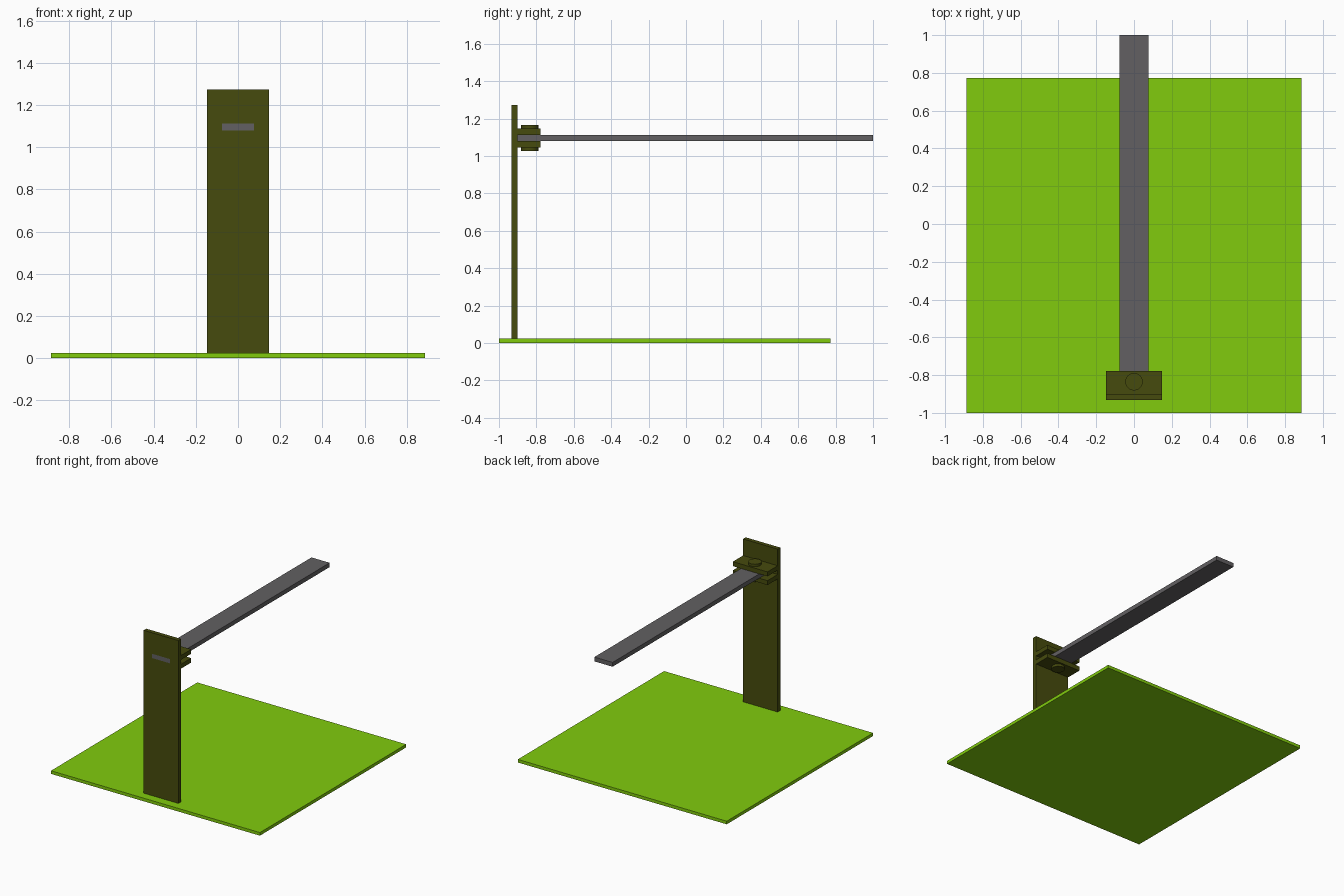
import bpy
import math

cube = bpy.data.objects.get("Cube")
if cube:
    bpy.data.objects.remove(cube, do_unlink=True)


def material(name, rgb):
    m = bpy.data.materials.new(name)
    m.use_nodes = True
    color = (*rgb, 1)
    m.diffuse_color = color
    m.node_tree.nodes["Principled BSDF"].inputs["Base Color"].default_value = color
    return m


green = material("bright green", (0.22, 0.6, 0.004))
olive = material("dark olive", (0.061, 0.07, 0.004))
grey = material("mid grey", (0.122, 0.117, 0.122))


def box(name, half_width, y0, y1, z0, z1, mat):
    """Box centred on x, spanning the given y and z ranges."""
    bpy.ops.mesh.primitive_cube_add(size=1, location=(0, (y0 + y1) / 2, (z0 + z1) / 2))
    ob = bpy.context.object
    ob.name = name
    ob.scale = (2 * half_width, y1 - y0, z1 - z0)
    bpy.ops.object.transform_apply(location=False, rotation=False, scale=True)
    ob.data.materials.append(mat)
    return ob


BASE_TOP = 0.024
POST_FRONT, POST_BACK = -0.933, -0.901
ARM_LOW, ARM_HIGH = 1.079, 1.112
PLATE = 0.034

# Ground plate and upright post
box("base_plate", 0.886, -1, 0.772, 0, BASE_TOP, green)
post = box("post", 0.147, POST_FRONT, POST_BACK, BASE_TOP, 1.273, olive)

# Slot through the post for the arm
cutter = box("slot_cutter", 0.077, -1, -0.85, ARM_LOW, ARM_HIGH, olive)
cut = post.modifiers.new("slot", 'BOOLEAN')
cut.operation = 'DIFFERENCE'
cut.solver = 'EXACT'
cut.object = cutter
bpy.context.view_layer.objects.active = post
bpy.ops.object.modifier_apply(modifier=cut.name)
bpy.data.objects.remove(cutter, do_unlink=True)

# Long flat arm, its end flush with the front of the post
box("arm", 0.077, POST_FRONT, 1, ARM_LOW, ARM_HIGH, grey)

# Clamp plates above and below the arm
for name, low in (("upper_clamp", ARM_HIGH), ("lower_clamp", ARM_LOW - PLATE)):
    box(name, 0.147, POST_BACK, -0.777, low, low + PLATE, olive)

# Bolt through the clamp, its ends standing out on both sides
bpy.ops.mesh.primitive_cylinder_add(vertices=32, radius=0.046, depth=0.138,
                                    location=(0, -0.835, (ARM_LOW + ARM_HIGH) / 2))
bolt = bpy.context.object
bolt.name = "clamp_bolt"
bolt.data.materials.append(olive)
bpy.ops.object.shade_smooth_by_angle(angle=math.radians(30))
